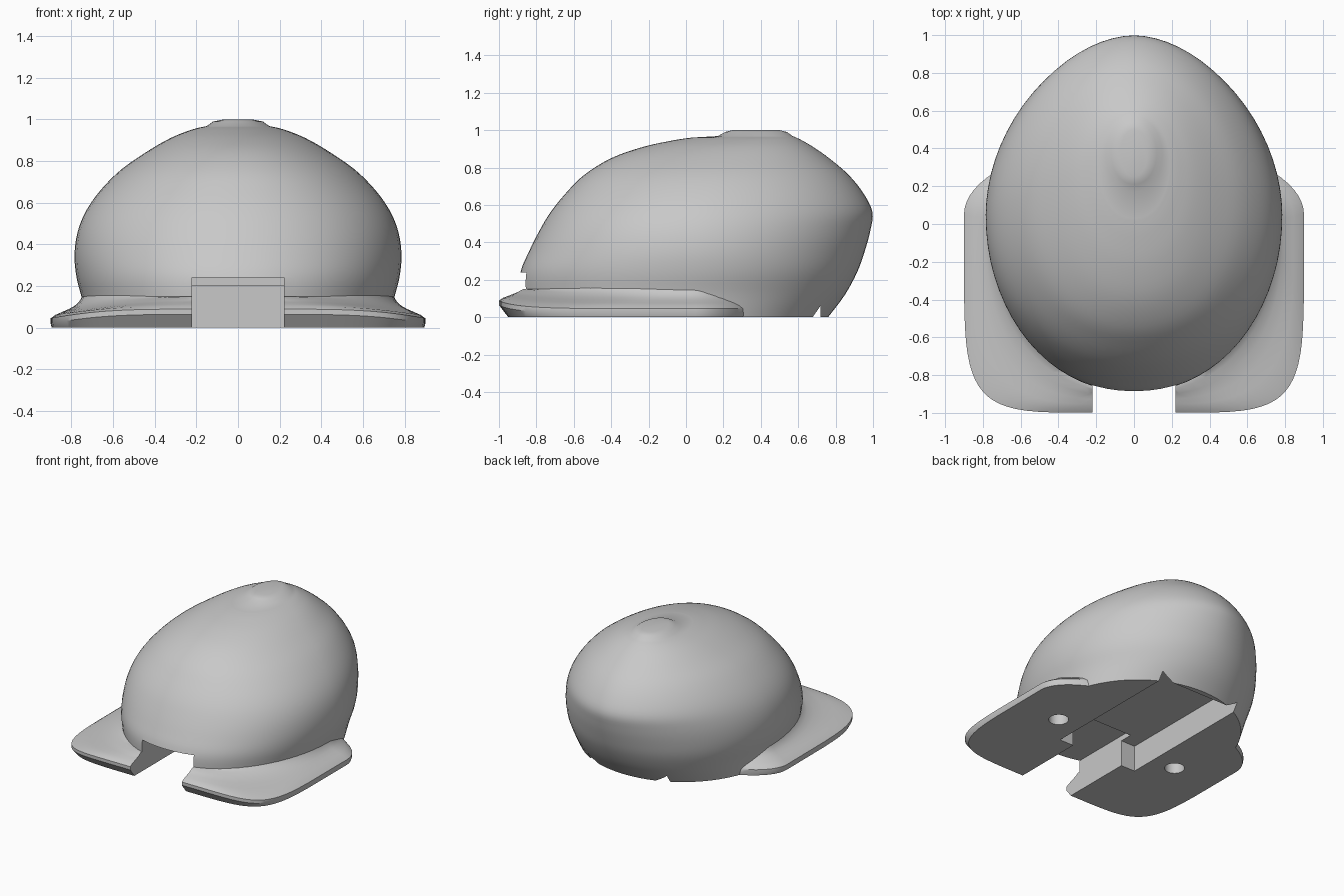
import bpy, bmesh, math
from mathutils import Vector

if "Cube" in bpy.data.objects:
    bpy.data.objects.remove(bpy.data.objects["Cube"], do_unlink=True)

SEG = 72

grey = bpy.data.materials.new("light grey")
grey.use_nodes = True
grey.diffuse_color = (0.58, 0.58, 0.58, 1)
grey.node_tree.nodes["Principled BSDF"].inputs["Base Color"].default_value = (0.58, 0.58, 0.58, 1)


def oval(half, front, back, mid, n_front, n_back):
    """Closed outline with separate roundness ahead of and behind its widest line."""
    pts = []
    for i in range(SEG):
        a = 2 * math.pi * i / SEG
        c, s = math.cos(a), math.sin(a)
        n = n_back if s > 0 else n_front
        reach = back - mid if s > 0 else mid - front
        pts.append(Vector((math.copysign(abs(c) ** (2 / n), c) * half,
                           mid + math.copysign(abs(s) ** (2 / n), s) * reach, 0)))
    return pts


def loft(name, rings):
    """Skin a stack of rings and cap both ends."""
    bm = bmesh.new()
    rows = [[bm.verts.new(p) for p in ring] for ring in rings]
    for low, high in zip(rows, rows[1:]):
        for i in range(SEG):
            j = (i + 1) % SEG
            bm.faces.new((low[i], low[j], high[j], high[i]))
    bm.faces.new(rows[0][::-1])
    bm.faces.new(rows[-1])
    bmesh.ops.recalc_face_normals(bm, faces=bm.faces)
    mesh = bpy.data.meshes.new(name)
    bm.to_mesh(mesh)
    bm.free()
    mesh.materials.append(grey)
    obj = bpy.data.objects.new(name, mesh)
    bpy.context.collection.objects.link(obj)
    return obj


def smooth_rows(rows, steps):
    """Catmull-Rom interpolation through rows of values."""
    out = []
    for i in range(len(rows) - 1):
        p0, p1, p2 = rows[max(i - 1, 0)], rows[i], rows[i + 1]
        p3 = rows[min(i + 2, len(rows) - 1)]
        for k in range(steps):
            t = k / steps
            out.append([0.5 * (2 * b + (c - a) * t + (2 * a - 5 * b + 4 * c - d) * t * t
                               + (3 * b - a - 3 * c + d) * t ** 3)
                        for a, b, c, d in zip(p0, p1, p2, p3)])
    return out + [rows[-1]]


# Egg-shaped dome: height, half width, front y, back y, y of widest line, rear roundness
sections = [
    (0.00, 0.73, -0.88, 0.76, 0.00, 2.05),
    (0.12, 0.745, -0.89, 0.85, 0.02, 2.0),
    (0.24, 0.775, -0.885, 0.915, 0.04, 1.95),
    (0.35, 0.785, -0.84, 0.955, 0.05, 1.9),
    (0.46, 0.77, -0.785, 0.985, 0.06, 1.87),
    (0.56, 0.73, -0.725, 0.997, 0.08, 1.85),
    (0.66, 0.66, -0.645, 0.95, 0.11, 1.87),
    (0.76, 0.56, -0.545, 0.87, 0.15, 1.9),
    (0.85, 0.43, -0.40, 0.765, 0.20, 1.95),
    (0.91, 0.325, -0.23, 0.68, 0.25, 2.0),
    (0.945, 0.24, -0.07, 0.62, 0.30, 2.0),
    (0.96, 0.19, 0.03, 0.59, 0.33, 2.0),
]
# Small raised knob on the crown
knob = [
    (0.968, 0.15, 0.17, 0.57, 0.37, 2.0),
    (0.99, 0.12, 0.21, 0.54, 0.38, 2.0),
    (1.00, 0.07, 0.25, 0.50, 0.38, 2.0),
]
dome_rings = []
for z, half, front, back, mid, rear in smooth_rows(sections, 4) + knob:
    ring = oval(half, front, back, mid, 2.1, rear)
    dome_rings.append([p + Vector((0, 0, z)) for p in ring])
dome = loft("dome", dome_rings)

# Base flange: blends from its squared outline up into the dome
outer = oval(0.9, -1.0, 0.44, 0.05, 6, 2)
inner = oval(0.74, -0.87, 0.42, 0.02, 2.1, 2)
flange_profile = [(0.96, 0), (1, 0.02), (1, 0.045), (0.85, 0.062), (0.65, 0.076), (0.45, 0.09),
                  (0.28, 0.105), (0.14, 0.125), (0.05, 0.15), (-0.06, 0.2)]
flange_rings = []
for blend, z in flange_profile:
    ring = []
    for a, b in zip(inner, outer):
        p = a.lerp(b, blend)
        frontness = max(0, -p.y) ** 4 * (1 - min(1, abs(p.x)) ** 4)
        if z == 0:
            p.y += 0.045 * frontness
        elif z < 0.15:
            z_lift = 0.045 * frontness
            p.z = z_lift
        p.z += z
        ring.append(p)
    flange_rings.append(ring)
flange = loft("base_flange", flange_rings)

# Cutters for the front slot, the wider rear channel and two screw holes
cutters = []


def box_cutter(name, half, y0, y1, top):
    bpy.ops.mesh.primitive_cube_add(size=1, location=(0, (y0 + y1) / 2, top / 2 - 0.1))
    obj = bpy.context.object
    obj.name = name
    obj.scale = (2 * half, y1 - y0, top + 0.2)
    cutters.append(obj)


box_cutter("front_slot_cutter", 0.22, -1.2, -0.3, 0.24)
box_cutter("rear_channel_cutter", 0.34, -0.4, 0.72, 0.2)
for side in (-1, 1):
    bpy.ops.mesh.primitive_cylinder_add(vertices=32, radius=0.07, depth=0.5,
                                        location=(side * 0.53, -0.19, 0))
    bpy.context.object.name = "screw_hole_cutter"
    cutters.append(bpy.context.object)

for obj in (dome, flange):
    bpy.ops.object.select_all(action='DESELECT')
    obj.select_set(True)
    bpy.context.view_layer.objects.active = obj
    for cutter in cutters:
        cutter.hide_render = True
        mod = obj.modifiers.new("cut", 'BOOLEAN')
        mod.operation = 'DIFFERENCE'
        mod.solver = 'EXACT'
        mod.object = cutter
        bpy.ops.object.modifier_apply(modifier=mod.name)
    bpy.ops.object.shade_smooth_by_angle(angle=math.radians(35))

for cutter in cutters:
    bpy.data.objects.remove(cutter, do_unlink=True)
